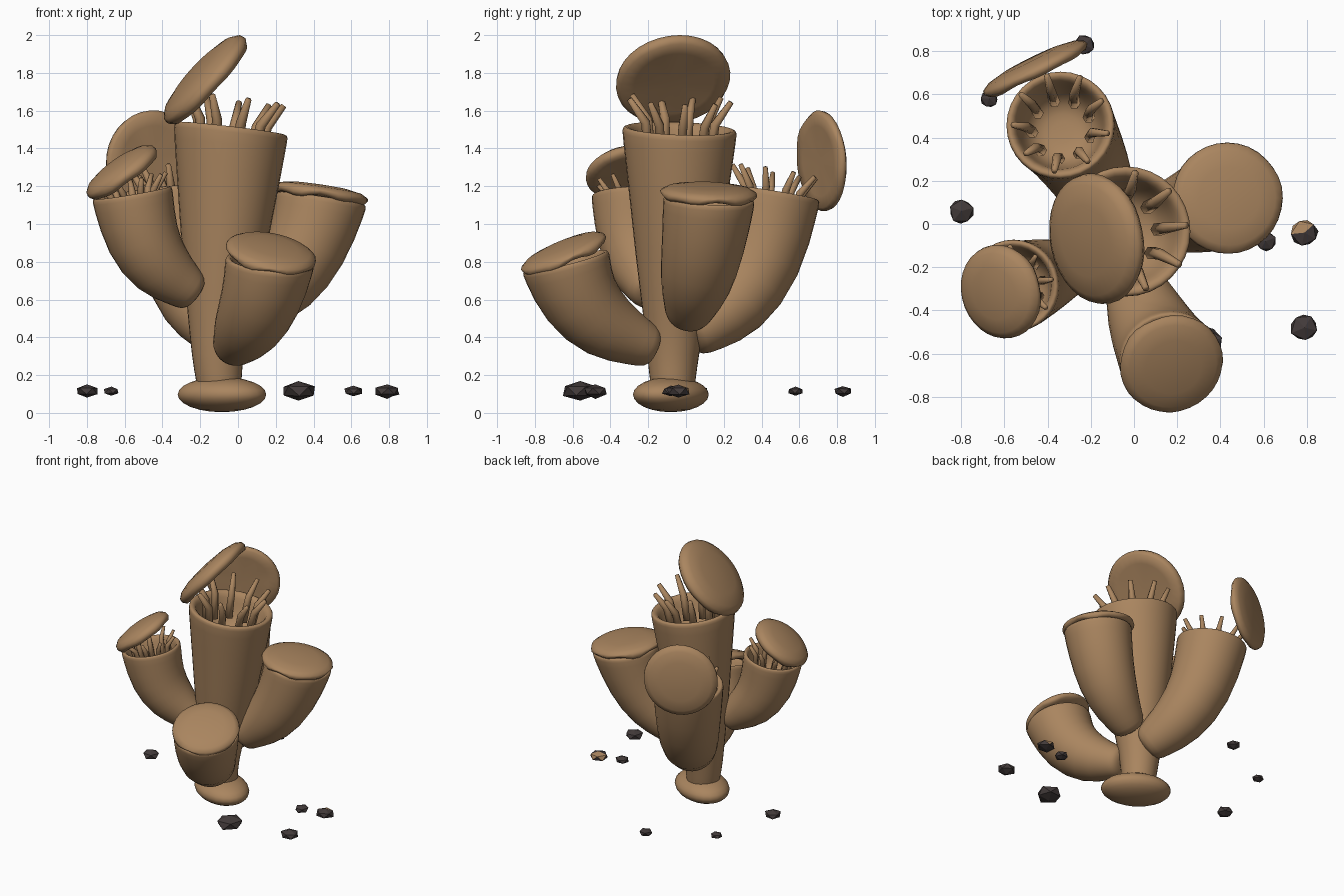
import bpy, bmesh, math, random
from mathutils import Vector, Matrix

if "Cube" in bpy.data.objects:
    bpy.data.objects.remove(bpy.data.objects["Cube"], do_unlink=True)
random.seed(4)


def material(name, rgb):
    m = bpy.data.materials.new(name)
    m.use_nodes = True
    m.diffuse_color = (*rgb, 1)
    m.node_tree.nodes["Principled BSDF"].inputs["Base Color"].default_value = (*rgb, 1)
    return m


BROWN = material("warm brown", (0.40, 0.235, 0.115))
DARK = material("dark stone", (0.055, 0.043, 0.042))


def finish(name, bm, mats, smooth=True, subdivide=0):
    bmesh.ops.recalc_face_normals(bm, faces=bm.faces)
    mesh = bpy.data.meshes.new(name)
    bm.to_mesh(mesh)
    bm.free()
    for m in mats:
        mesh.materials.append(m)
    for p in mesh.polygons:
        p.use_smooth = smooth
    obj = bpy.data.objects.new(name, mesh)
    bpy.context.collection.objects.link(obj)
    if subdivide:
        mod = obj.modifiers.new("round", "SUBSURF")
        mod.levels = mod.render_levels = subdivide


def frame(center, normal):
    """Matrix whose local z follows the normal, without twisting."""
    turn = Vector((0, 0, 1)).rotation_difference(Vector(normal))
    return Matrix.Translation(center) @ turn.to_matrix().to_4x4()


def skin(bm, rings, sides, wave=None):
    """Join rings of (matrix, radius, height) into a closed tube."""
    previous = None
    for i, (mat, r, h) in enumerate(rings):
        loop = []
        for k in range(sides):
            a = math.tau * k / sides
            dz = wave(i, a) if wave else 0
            loop.append(bm.verts.new(mat @ Vector((r * math.cos(a), r * math.sin(a), h + dz))))
        if previous:
            for k in range(sides):
                n = (k + 1) % sides
                bm.faces.new((previous[k], previous[n], loop[n], loop[k]))
        else:
            bm.faces.new(loop)
        previous = loop
    bm.faces.new(previous)


def cup(name, path, normal, depth):
    """Swept stalk with a rounded base and a hollow mouth; path holds x, y, z, radius."""
    pts = [Vector(p[:3]) for p in path]
    radii = [p[3] * 1.025 for p in path]
    rings = []
    for i, p in enumerate(pts):
        t = pts[min(i + 1, len(pts) - 1)] - pts[max(i - 1, 0)]
        mat = frame(p, normal if i == len(pts) - 1 else t)
        if i == 0:
            rings += [(mat, radii[0] * 0.5, -radii[0] * 0.7), (mat, radii[0] * 0.9, -radii[0] * 0.5)]
        rings.append((mat, radii[i], 0))
    r = radii[-1]
    # rim lip, inner wall and floor
    for scale, h in ((1.0, 0.025), (0.96, 0.04), (0.84, 0.03), (0.78, -0.03),
                     (0.7, -depth * 0.6), (0.52, -depth), (0.15, -depth * 1.05)):
        rings.append((mat, r * scale, h))
    bm = bmesh.new()
    skin(bm, rings, 16)
    finish(name, bm, [BROWN], subdivide=1)
    return mat, path[-1][3]


def tentacles(name, mouth, count, height, start, width):
    """Ring of tapered feelers bending outward from inside a mouth."""
    mat, r = mouth
    bm = bmesh.new()
    for k in range(count):
        a = math.radians(start) + math.tau * k / count
        out = Vector((math.cos(a), math.sin(a), 0))
        lean = random.uniform(0.84, 0.95)
        pts = [out * r * 0.54 + Vector((0, 0, -0.12)),
               out * r * 0.62 + Vector((0, 0, height * 0.35)),
               out * r * lean + Vector((0, 0, height))]
        rings = []
        for i, scale in enumerate((1.2, 1.0, 0.6)):
            t = pts[min(i + 1, 2)] - pts[max(i - 1, 0)]
            rings.append((mat @ frame(pts[i], t), width * scale, 0))
        skin(bm, rings, 6)
    finish(name, bm, [BROWN])


def lid(name, center, normal, radius, thick, ripple=0.007):
    """Shallow domed cap with a slightly rippled lower lip."""
    mat = frame(center, normal)
    profile = ((0.1, -0.35), (0.7, -0.38), (0.93, -0.42), (1.0, -0.15),
               (0.98, 0.1), (0.85, 0.36), (0.55, 0.55), (0.12, 0.62))
    rings = [(mat, radius * r, thick * h) for r, h in profile]

    def wave(i, a):
        return ripple * (math.sin(7 * a) + math.sin(4 * a + 1)) if i in (2, 3) else 0

    bm = bmesh.new()
    skin(bm, rings, 32, wave)
    finish(name, bm, [BROWN])


# foot, an oval pad turned diagonally
bm = bmesh.new()
bmesh.ops.create_uvsphere(bm, u_segments=24, v_segments=12, radius=1,
                          matrix=Matrix.Translation((-0.085, -0.08, 0.097))
                          @ Matrix.Rotation(math.radians(-30), 4, "Z")
                          @ Matrix.Diagonal((0.252, 0.182, 0.093, 1)))
finish("foot", bm, [BROWN])

# central stalk and the four side stalks
trunk = cup("trunk", [(-0.1, -0.07, 0.16, 0.12), (-0.11, -0.07, 0.3, 0.135), (-0.1, -0.06, 0.5, 0.165),
                      (-0.08, -0.05, 0.8, 0.215), (-0.06, -0.04, 1.1, 0.255), (-0.04, -0.035, 1.47, 0.303)],
            (0.12, 0.04, 1), 0.2)
cup("front_stalk", [(-0.01, -0.24, 0.37, 0.125), (0.05, -0.42, 0.445, 0.185),
                    (0.125, -0.57, 0.595, 0.215), (0.165, -0.63, 0.77, 0.235)], (0.1, -0.25, 1), 0.15)
cup("left_stalk", [(0.1, 0.02, 0.56, 0.135), (0.24, 0.05, 0.67, 0.19),
                   (0.365, 0.09, 0.87, 0.22), (0.435, 0.12, 1.1, 0.242)], (0.15, 0.05, 1), 0.15)
back = cup("back_stalk", [(-0.13, 0.09, 0.46, 0.15), (-0.21, 0.25, 0.56, 0.2),
                          (-0.295, 0.395, 0.79, 0.228), (-0.34, 0.455, 1.13, 0.252)], (-0.05, 0.16, 1), 0.18)
right = cup("right_stalk", [(-0.285, -0.2, 0.67, 0.12), (-0.41, -0.235, 0.76, 0.175),
                            (-0.51, -0.275, 0.91, 0.197), (-0.555, -0.285, 1.13, 0.214)], (-0.17, -0.05, 1), 0.15)

# feelers in the open mouths
tentacles("trunk_tentacles", trunk, 9, 0.19, 5, 0.027)
tentacles("back_tentacles", back, 9, 0.15, 25, 0.023)
tentacles("right_tentacles", right, 9, 0.11, 10, 0.019)

# lids: two closed, three open
lid("trunk_lid", (-0.18, -0.07, 1.77), (-0.74, -0.15, 0.68), 0.306, 0.11, 0.002)
lid("front_lid", (0.175, -0.65, 0.85), (0.2, -0.42, 1), 0.242, 0.07)
lid("left_lid", (0.435, 0.12, 1.165), (0.15, 0.04, 1), 0.258, 0.07)
lid("back_lid", (-0.46, 0.725, 1.335), (-0.44, 0.89, 0.06), 0.268, 0.075, 0.003)
lid("right_lid", (-0.62, -0.315, 1.28), (-0.58, -0.18, 0.82), 0.22, 0.09, 0.003)

# scattered stones: x, y, radius
stones = [(-0.8, 0.06, 0.062), (-0.67, 0.58, 0.045), (-0.23, 0.83, 0.052), (0.61, -0.08, 0.052),
          (0.79, -0.04, 0.068), (0.79, -0.48, 0.07), (0.32, -0.56, 0.1)]
for i, (x, y, r) in enumerate(stones):
    bm = bmesh.new()
    bmesh.ops.create_icosphere(bm, subdivisions=1, radius=r)
    bmesh.ops.rotate(bm, verts=bm.verts, matrix=Matrix.Rotation(random.uniform(0, 6), 3, "Z"))
    for v in bm.verts:
        v.co *= random.uniform(0.9, 1.08)
        v.co = Vector((v.co.x + x, v.co.y + y, v.co.z * 0.55 + 0.115))
    bm.normal_update()
    if i == 4:
        # one stone has a brown patch on its upper rear
        for f in bm.faces:
            f.material_index = int(f.normal.z > 0 and f.normal.y - 0.5 * f.normal.x > -0.1)
    finish("stone_%d" % (i + 1), bm, [DARK, BROWN] if i == 4 else [DARK], smooth=False)
